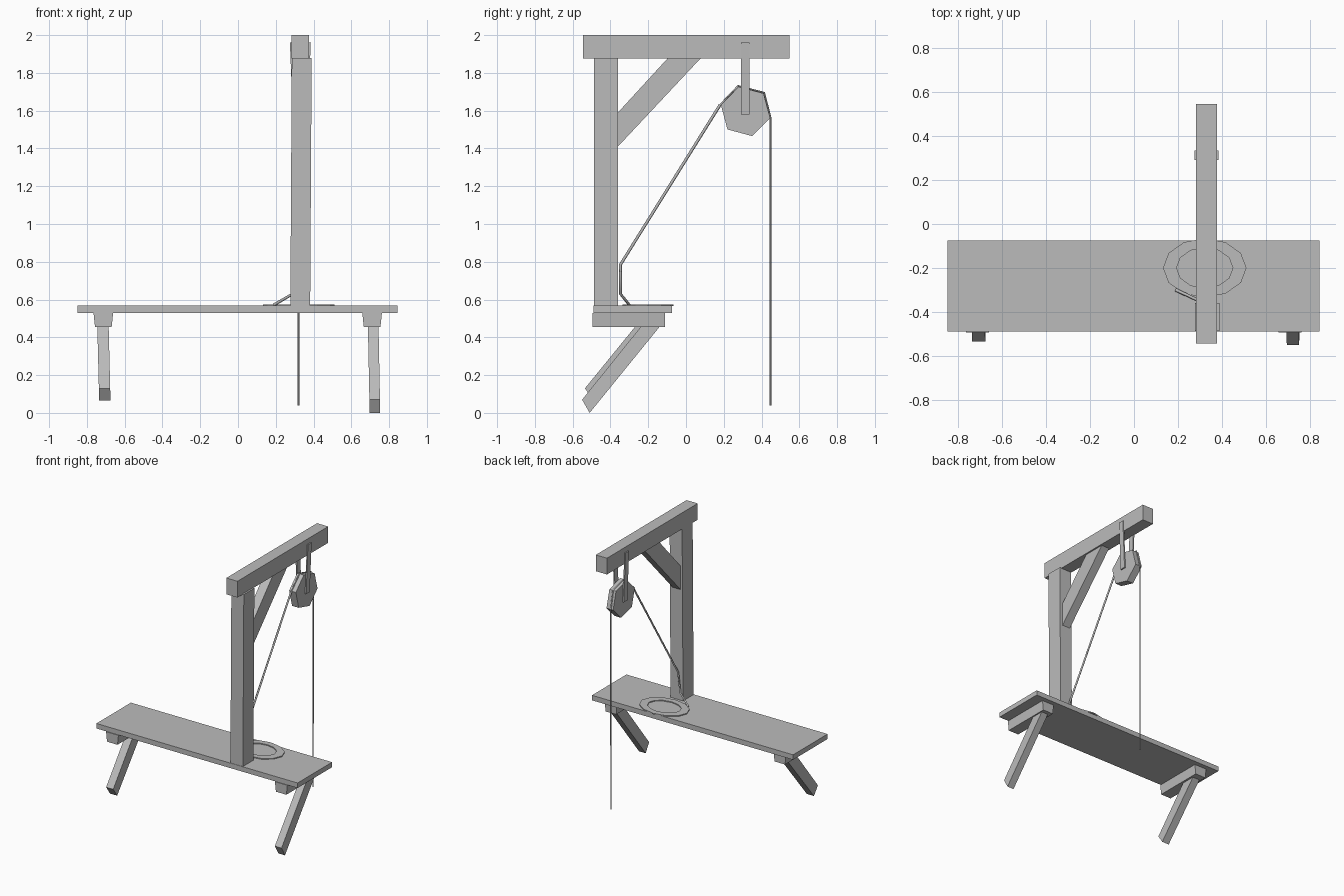
import bpy, bmesh
from math import cos, sin, pi, radians

cube = bpy.data.objects.get("Cube")
if cube:
    bpy.data.objects.remove(cube, do_unlink=True)

GREY = (0.5, 0.5, 0.5, 1)
mat = bpy.data.materials.new("plain grey")
mat.use_nodes = True
mat.diffuse_color = GREY
mat.node_tree.nodes["Principled BSDF"].inputs["Base Color"].default_value = GREY


def finish(name, bm):
    bmesh.ops.recalc_face_normals(bm, faces=bm.faces)
    mesh = bpy.data.meshes.new(name)
    bm.to_mesh(mesh)
    bm.free()
    mesh.materials.append(mat)
    obj = bpy.data.objects.new(name, mesh)
    bpy.context.collection.objects.link(obj)
    return obj


def prism(name, profile, x0, x1, lean=0):
    """Extrude a (y, z) side profile from x0 to x1; lean slides x with height."""
    bm = bmesh.new()
    base = min(z for y, z in profile)
    ends = [[bm.verts.new((x + lean * (z - base), y, z)) for y, z in profile]
            for x in (x0, x1)]
    bm.faces.new(ends[0])
    bm.faces.new(ends[1])
    n = len(profile)
    for i in range(n):
        j = (i + 1) % n
        bm.faces.new((ends[0][i], ends[0][j], ends[1][j], ends[1][i]))
    return finish(name, bm)


def box(name, x, y, z, lean=0):
    profile = [(y[0], z[0]), (y[1], z[0]), (y[1], z[1]), (y[0], z[1])]
    return prism(name, profile, x[0], x[1], lean)


def rope(name, points, radius):
    curve = bpy.data.curves.new(name, "CURVE")
    curve.dimensions = "3D"
    curve.bevel_depth = radius
    curve.bevel_resolution = 0
    curve.use_fill_caps = True
    spline = curve.splines.new("POLY")
    spline.points.add(len(points) - 1)
    for p, co in zip(spline.points, points):
        p.co = (*co, 1)
    curve.materials.append(mat)
    obj = bpy.data.objects.new(name, curve)
    bpy.context.collection.objects.link(obj)
    bpy.ops.object.select_all(action="DESELECT")
    obj.select_set(True)
    bpy.context.view_layer.objects.active = obj
    bpy.ops.object.convert(target="MESH")


# Bench plank and cross supports with a tapered underside
box("plank", (-0.85, 0.845), (-0.49, -0.075), (0.53, 0.568))
for side, x in (("right", -0.713), ("left", 0.71)):
    support = box(side + "_support", (x - 0.052, x + 0.052), (-0.495, -0.11), (0.456, 0.53))
    for v in support.data.vertices:
        if v.co.z < 0.5:
            v.co.x = x + (v.co.x - x) * 0.85

# Slanted legs, the right one shorter
prism("left_leg", [(-0.51, 0), (-0.55, 0.07), (-0.22, 0.48), (-0.12, 0.48)],
      0.697, 0.753, -0.02)
prism("right_leg", [(-0.49, 0.065), (-0.535, 0.13), (-0.25, 0.48), (-0.14, 0.48)],
      -0.735, -0.675, -0.025)

# Post, overhead beam and diagonal brace
box("post", (0.277, 0.382), (-0.487, -0.36), (0.56, 1.88), 0.006)
box("beam", (0.283, 0.377), (-0.545, 0.547), (1.876, 2.0))
prism("brace", [(-0.365, 1.405), (-0.365, 1.585), (-0.09, 1.885), (0.085, 1.885)],
      0.297, 0.365)

# Pulley wheel and its pair of hanger straps
hexagon = [(0.315 + 0.135 * cos(radians(60 * i - 15)),
            1.596 + 0.135 * sin(radians(60 * i - 15))) for i in range(6)]
prism("pulley", hexagon, 0.302, 0.358)
for side, x, lean in (("right", 0.29, -0.04), ("left", 0.36, 0.04)):
    box(side + "_hanger", (x, x + 0.01), (0.292, 0.335), (1.58, 1.96), lean)

# Rope over the pulley and down to the plank
rope("hanging_rope", [(0.32, 0.447, 0.04), (0.32, 0.448, 1.56), (0.325, 0.414, 1.695),
                      (0.325, 0.276, 1.731), (0.322, 0.18, 1.63)], 0.005)
rope("tied_rope", [(0.322, 0.18, 1.63), (0.31, -0.347, 0.785),
                   (0.29, -0.347, 0.63), (0.19, -0.3, 0.572)], 0.008)

# Flat coil of rope lying on the plank
bm = bmesh.new()
sides = 12
rings = []
for rx, ry, z in ((0.19, 0.135, 0.566), (0.19, 0.135, 0.575),
                  (0.128, 0.092, 0.575), (0.128, 0.092, 0.566)):
    rings.append([bm.verts.new((0.322 + rx * cos(2 * pi * i / sides),
                                -0.2 + ry * sin(2 * pi * i / sides), z))
                  for i in range(sides)])
for a, b in zip(rings, rings[1:] + rings[:1]):
    for i in range(sides):
        j = (i + 1) % sides
        bm.faces.new((a[i], a[j], b[j], b[i]))
finish("rope_coil", bm)
